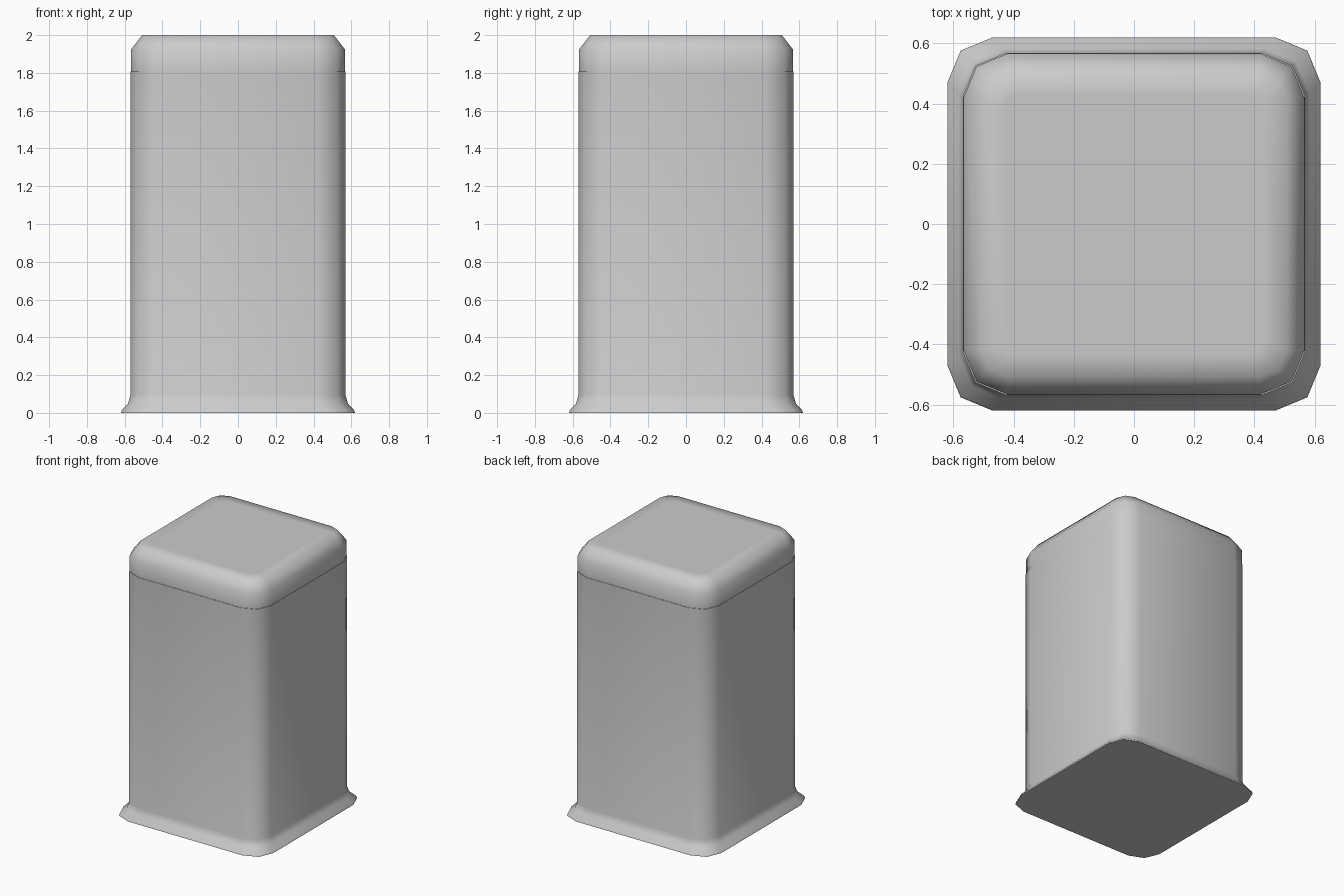
import bpy, bmesh, math

cube = bpy.data.objects.get("Cube")
if cube:
    bpy.data.objects.remove(cube, do_unlink=True)

metal = bpy.data.materials.new("plain_grey")
metal.use_nodes = True
grey = (0.6, 0.6, 0.6, 1)
metal.diffuse_color = grey
metal.node_tree.nodes["Principled BSDF"].inputs["Base Color"].default_value = grey


def rounded_square(half, radius, steps=2):
    """Outline of a square with faceted round corners."""
    points = []
    for corner in range(4):
        mid = math.radians(45 + 90 * corner)
        cx = math.copysign(half - radius, math.cos(mid))
        cy = math.copysign(half - radius, math.sin(mid))
        for i in range(steps + 1):
            a = math.radians(90 * corner + 90 * i / steps)
            points.append((cx + radius * math.cos(a), cy + radius * math.sin(a)))
    return points


def stacked_part(name, levels):
    """Loft rounded squares given as (half width, corner radius, height)."""
    bm = bmesh.new()
    rings = [[bm.verts.new((x, y, z)) for x, y in rounded_square(h, r)]
             for h, r, z in levels]
    for low, high in zip(rings, rings[1:]):
        for i in range(len(low)):
            j = (i + 1) % len(low)
            bm.faces.new((low[i], low[j], high[j], high[i]))
    bm.faces.new(rings[0][::-1])
    bm.faces.new(rings[-1])
    mesh = bpy.data.meshes.new(name)
    bm.to_mesh(mesh)
    bm.free()
    mesh.materials.append(metal)
    obj = bpy.data.objects.new(name, mesh)
    bpy.context.collection.objects.link(obj)
    bpy.ops.object.select_all(action="DESELECT")
    obj.select_set(True)
    bpy.context.view_layer.objects.active = obj
    bpy.ops.object.shade_smooth_by_angle(angle=math.radians(60))
    return obj


# Tall body with a flared foot
stacked_part("body", [
    (0.62, 0.15, 0), (0.615, 0.15, 0.015), (0.582, 0.147, 0.05),
    (0.569, 0.145, 0.095), (0.569, 0.145, 1.807)])

# Lid with a bevelled top edge
stacked_part("lid", [
    (0.566, 0.145, 1.807), (0.566, 0.145, 1.925),
    (0.508, 0.09, 2.0), (0.43, 0.04, 2.0)])
